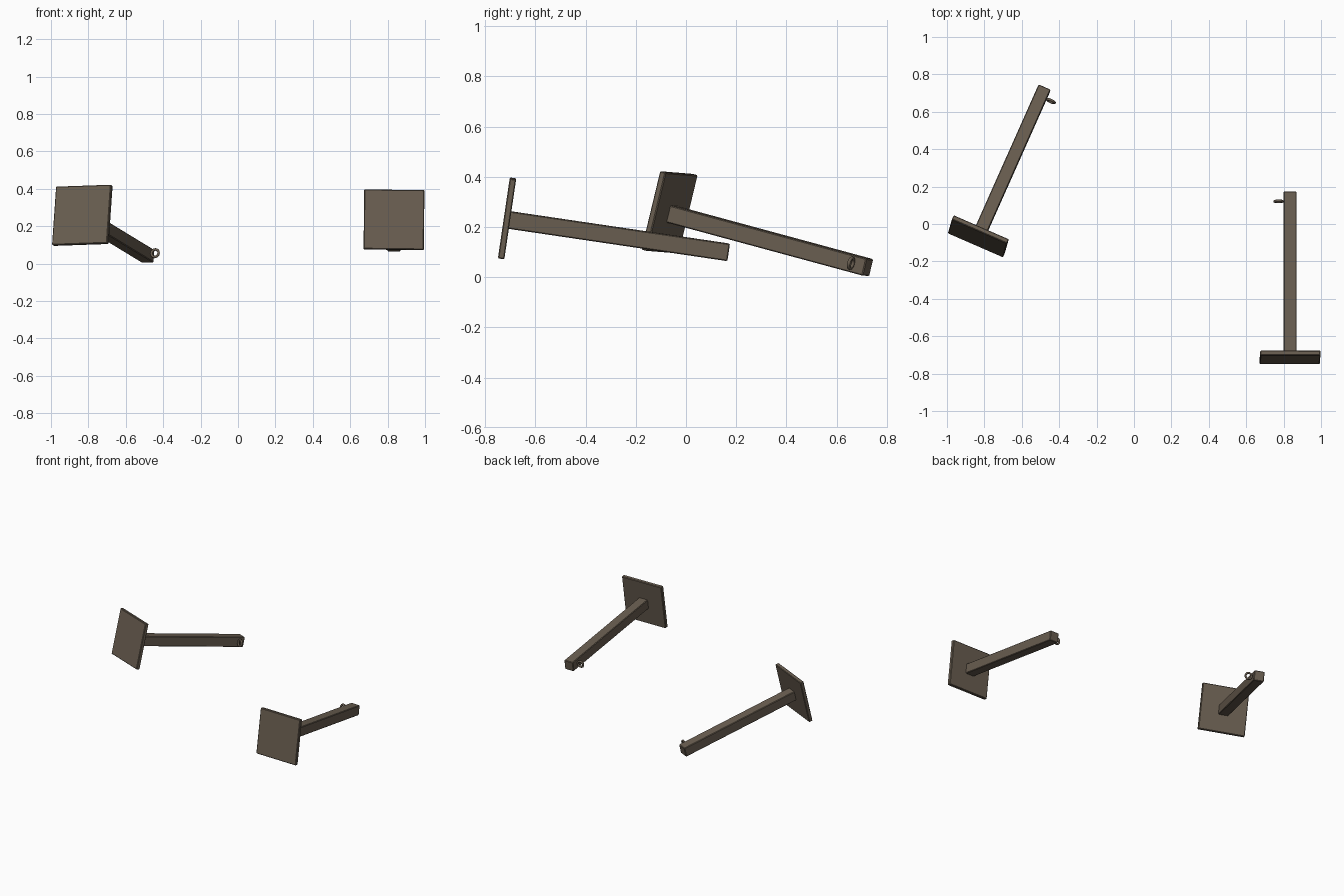
import bpy, math
from mathutils import Matrix, Vector

if "Cube" in bpy.data.objects:
    bpy.data.objects.remove(bpy.data.objects["Cube"])

wood = bpy.data.materials.new("weathered brown")
wood.diffuse_color = (0.14, 0.11, 0.08, 1)
wood.use_nodes = True
wood.node_tree.nodes["Principled BSDF"].inputs["Base Color"].default_value = wood.diffuse_color

PLATE, THICK, POST, LENGTH = 0.322, 0.026, 0.070, 0.893


def place(ob, name, frame, bevel=0.0):
    """Name, colour, bevel and move a part into its bracket's frame."""
    ob.name = name
    ob.data.materials.append(wood)
    if bevel:
        mod = ob.modifiers.new("worn edges", 'BEVEL')
        mod.width = bevel
        mod.segments = 1
    ob.matrix_world = frame @ ob.matrix_world
    return ob


def box(name, centre, size, frame, bevel):
    bpy.ops.mesh.primitive_cube_add(size=1)
    ob = bpy.context.object
    ob.data.transform(Matrix.Translation(centre) @ Matrix.Diagonal((*size, 1)))
    return place(ob, name, frame, bevel)


def bracket(label, end, yaw, pitch, roll, ring_side):
    # Local frame: origin at the post's free end, post runs back along -y
    frame = (Matrix.Translation(end)
             @ Matrix.Rotation(-math.radians(yaw), 4, 'Z')
             @ Matrix.Rotation(-math.radians(pitch), 4, 'X')
             @ Matrix.Rotation(math.radians(roll), 4, 'Y'))
    # Square end plate
    box(label + "_plate", Vector((0, -LENGTH, 0.005)),
        (PLATE, THICK, PLATE), frame, 0.004)
    # Long square post
    box(label + "_post", Vector((0, -LENGTH / 2, 0)),
        (POST, LENGTH, POST), frame, 0.004)
    # Small ring on the side near the free end
    bpy.ops.mesh.primitive_torus_add(major_segments=16, minor_segments=8,
                                     major_radius=0.021, minor_radius=0.007)
    ring = bpy.context.object
    ring.data.transform(Matrix.Translation((ring_side * 0.061, -0.05, 0.003))
                        @ Matrix.Rotation(math.pi / 2, 4, 'X'))
    place(ring, label + "_ring", frame)
    for p in ring.data.polygons:
        p.use_smooth = True


bracket("left", (-0.480, 0.725, 0.039), 24.0, 13.9, -1.9, 1)
bracket("right", (0.834, 0.170, 0.099), 0.0, 8.4, 0.7, -1)
